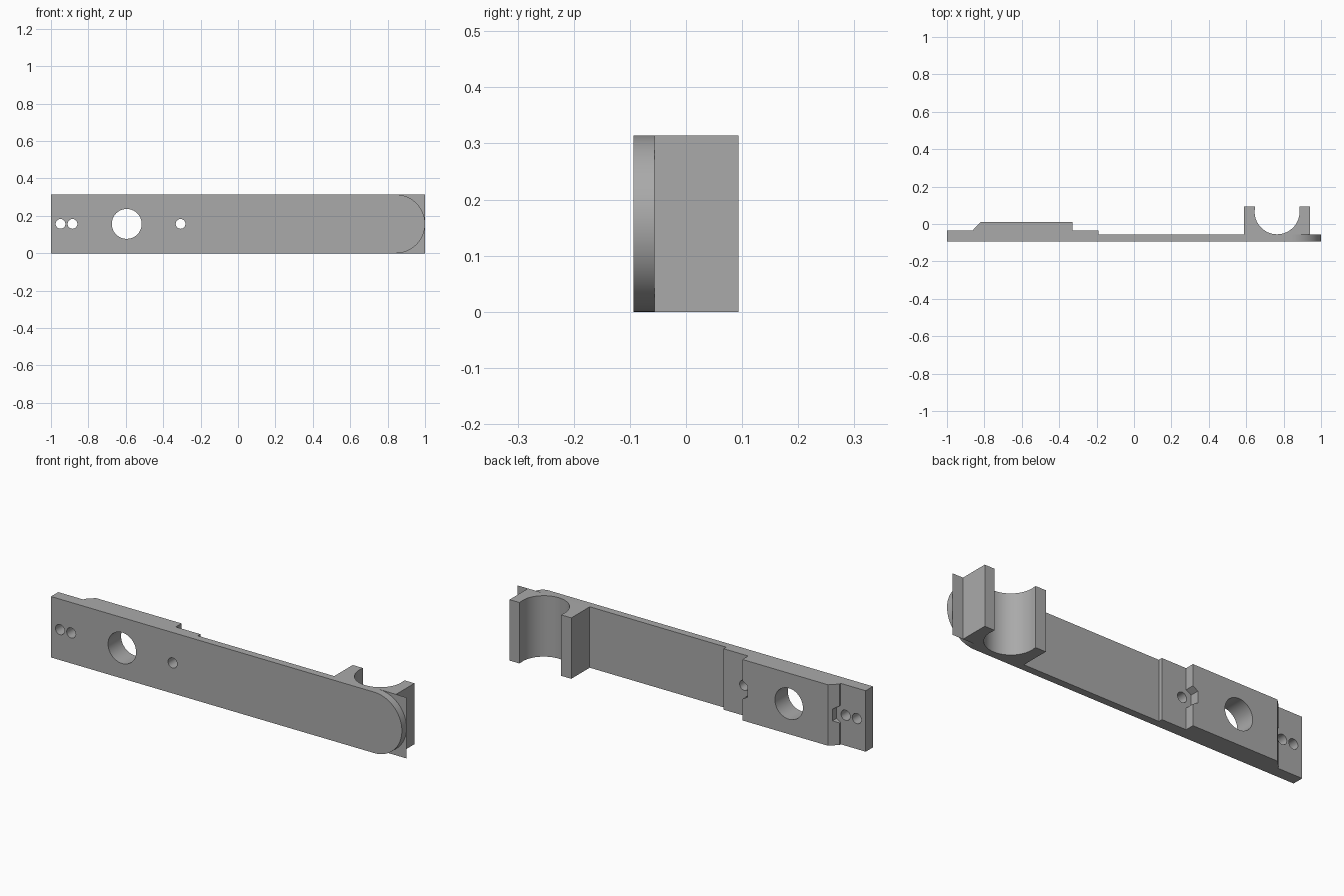
import bpy
import bmesh
from math import pi, sin, cos, asin
from mathutils import Vector

cube = bpy.data.objects.get("Cube")
if cube:
    bpy.data.objects.remove(cube)

HEIGHT = 0.314
MID = HEIGHT / 2
FRONT, PLATE, PAD, BLOCK, BACK = -0.094, -0.056, -0.035, 0.012, 0.094

grey = bpy.data.materials.new("plain grey")
grey.use_nodes = True
colour = (0.4, 0.4, 0.4, 1)
grey.diffuse_color = colour
grey.node_tree.nodes["Principled BSDF"].inputs["Base Color"].default_value = colour


def arc(cx, cy, r, start, end, steps):
    angles = [start + (end - start) * i / steps for i in range(steps + 1)]
    return [(cx + r * cos(a), cy + r * sin(a)) for a in angles]


def prism(name, outline, axis, low, high):
    """Extrude an outline along y (points are x, z) or z (points are x, y)."""
    def place(u, v, d):
        return (u, d, v) if axis == "y" else (u, v, d)

    bm = bmesh.new()
    face = bm.faces.new([bm.verts.new(place(u, v, low)) for u, v in outline])
    top = bmesh.ops.extrude_face_region(bm, geom=[face])["geom"]
    bmesh.ops.translate(bm, vec=Vector(place(0, 0, high - low)),
                        verts=[g for g in top if isinstance(g, bmesh.types.BMVert)])
    bmesh.ops.recalc_face_normals(bm, faces=bm.faces)
    mesh = bpy.data.meshes.new(name)
    bm.to_mesh(mesh)
    bm.free()
    mesh.materials.append(grey)
    obj = bpy.data.objects.new(name, mesh)
    bpy.context.collection.objects.link(obj)
    return obj


def cut(body, cutter):
    cutter.hide_render = True
    mod = body.modifiers.new("cut", "BOOLEAN")
    mod.operation = "DIFFERENCE"
    mod.solver = "EXACT"
    mod.object = cutter
    bpy.context.view_layer.objects.active = body
    bpy.ops.object.modifier_apply(modifier=mod.name)
    bpy.data.objects.remove(cutter)


# Arm profile: plate, chamfered block, step and open round cradle
radius, cradle_x, cradle_y = 0.12, 0.765, 0.065
lip = asin((0.08 - cradle_y) / radius)
cradle = arc(cradle_x, cradle_y, radius, pi - lip, 2 * pi + lip, 48)
profile = [
    (-1, FRONT), (-1, PAD), (-0.857, PAD), (-0.857, -0.026),
    (-0.818, BLOCK), (-0.33, BLOCK), (-0.33, PAD), (-0.19, PAD),
    (-0.19, PLATE), (0.588, PLATE), (0.588, BACK), (cradle[0][0], BACK),
    *cradle,
    (cradle[-1][0], BACK), (0.94, BACK), (0.94, PLATE), (1, PLATE), (1, FRONT),
]
arm = prism("cradle_arm", profile, "z", 0, HEIGHT)

# Rounded end of the front plate
for side in (1, -1):
    curve = arc(1 - MID, MID, MID, 0, side * pi / 2, 24)
    edge = MID + side * (MID + 0.1)
    corner = curve + [(1 - MID, edge), (1.1, edge), (1.1, MID)]
    cut(arm, prism("corner_cutter", corner, "y", -0.2, PLATE))

# Finger hole and screw holes
for x, r in ((-0.595, 0.08), (-0.949, 0.026), (-0.885, 0.026), (-0.307, 0.026)):
    circle = arc(x, MID, r, 0, 2 * pi, 40)[:-1]
    cut(arm, prism("hole_cutter", circle, "y", -0.2, 0.2))

# Hexagonal nut recesses in both ends of the block
for x in (-0.885, -0.307):
    hexagon = arc(x, MID, 0.06, pi / 6, 2 * pi + pi / 6, 6)[:-1]
    cut(arm, prism("nut_cutter", hexagon, "y", PAD, 0.2))

bpy.ops.object.select_all(action="DESELECT")
arm.select_set(True)
bpy.context.view_layer.objects.active = arm
bpy.ops.object.shade_smooth_by_angle(angle=pi / 6)
